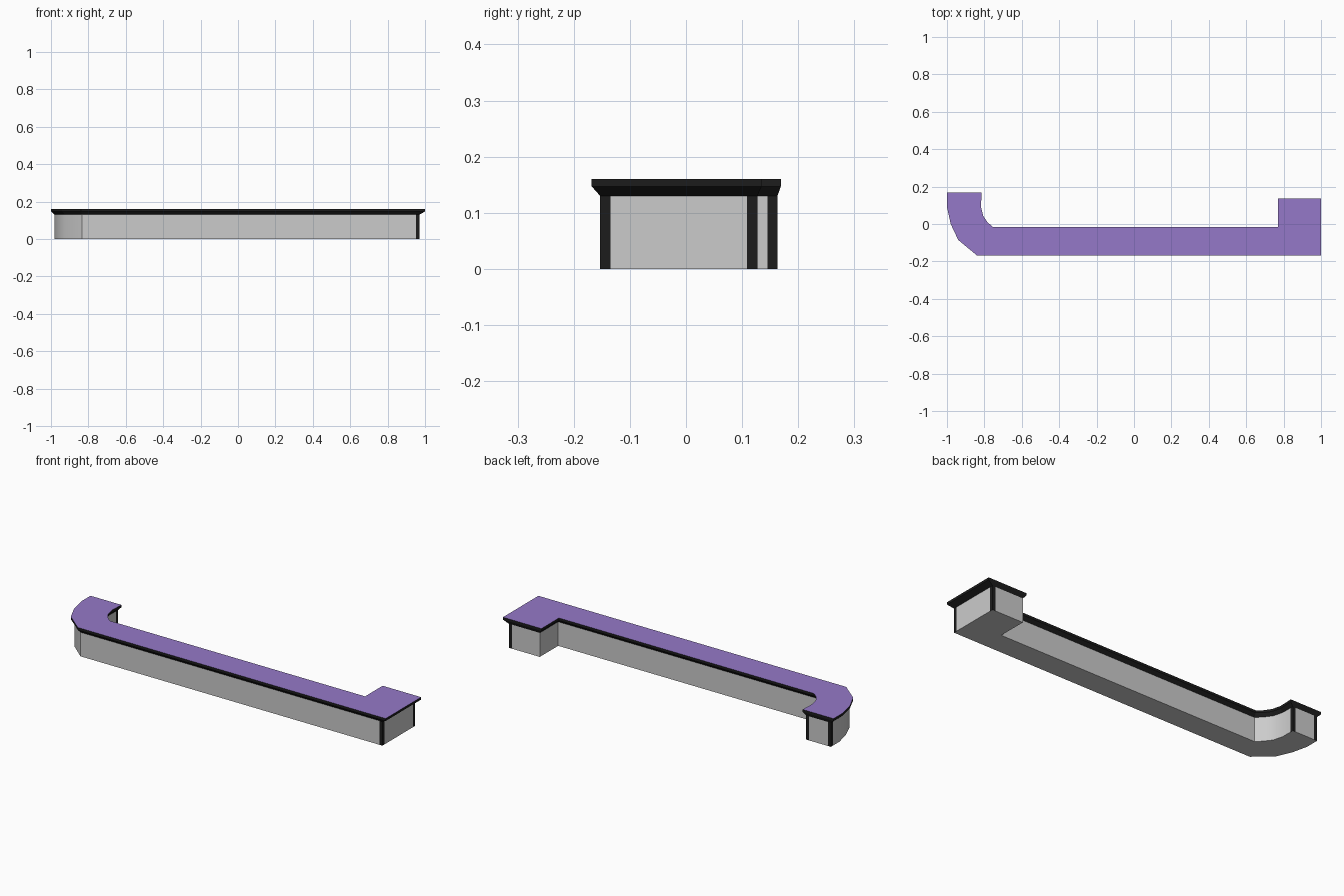
import bpy, bmesh
from mathutils import Vector

if "Cube" in bpy.data.objects:
    bpy.data.objects.remove(bpy.data.objects["Cube"])

POST = 0.018   # width of the dark corner strips


def material(name, rgb):
    m = bpy.data.materials.new(name)
    m.diffuse_color = (*rgb, 1)
    m.use_nodes = True
    m.node_tree.nodes["Principled BSDF"].inputs["Base Color"].default_value = m.diffuse_color
    return m


grey = material("panel_grey", (0.8, 0.8, 0.8))
black = material("trim_black", (0.012, 0.012, 0.012))
purple = material("top_purple", (0.3, 0.19, 0.58))

# Each entry: countertop outline point, matching body point, has a corner post
outline = [
    ((-1.00, 0.169), (-0.98, 0.163), True),
    ((-1.00, 0.09), (-0.98, 0.09), False),
    ((-0.98, 0.00), (-0.96, 0.005), False),
    ((-0.94, -0.085), (-0.925, -0.075), False),
    ((-0.84, -0.168), (-0.835, -0.153), False),
    ((1.00, -0.168), (0.97, -0.153), True),
    ((1.00, 0.135), (0.97, 0.127), True),
    ((0.77, 0.135), (0.785, 0.127), False),
    ((0.77, -0.015), (0.785, -0.03), False),
    ((-0.755, -0.015), (-0.76, -0.03), False),
    ((-0.782, 0.008), (-0.79, 0.0), False),
    ((-0.806, 0.043), (-0.818, 0.038), False),
    ((-0.818, 0.09), (-0.832, 0.09), False),
    ((-0.815, 0.169), (-0.832, 0.163), True),
]
top_pts = [Vector(o[0]) for o in outline]
body_pts = [Vector(o[1]) for o in outline]


def loft(name, rings, mats, cap_bottom=None, cap_top=None, side=lambda a, b: 0):
    """Skin a stack of (points, z) rings, with optional end caps."""
    bm = bmesh.new()
    loops = [[bm.verts.new((p.x, p.y, z)) for p in pts] for pts, z in rings]
    for lo, hi in zip(loops, loops[1:]):
        n = len(lo)
        for i in range(n):
            j = (i + 1) % n
            f = bm.faces.new((lo[i], lo[j], hi[j], hi[i]))
            f.material_index = side(lo[i].co, lo[j].co)
    if cap_bottom is not None:
        bm.faces.new(loops[0][::-1]).material_index = cap_bottom
    if cap_top is not None:
        bm.faces.new(loops[-1]).material_index = cap_top
    mesh = bpy.data.meshes.new(name)
    bm.to_mesh(mesh)
    bm.free()
    for m in mats:
        mesh.materials.append(m)
    ob = bpy.data.objects.new(name, mesh)
    bpy.context.collection.objects.link(ob)
    return ob


# Counter body: split the walls beside marked corners to form the dark posts
walls = []
for i, p in enumerate(body_pts):
    prev, nxt = body_pts[i - 1], body_pts[(i + 1) % len(body_pts)]
    if outline[i][2]:
        walls += [p + (prev - p).normalized() * POST, p,
                  p + (nxt - p).normalized() * POST]
    else:
        walls.append(p)

body = loft("counter_body", [(walls, 0), (walls, 0.13)], [grey, black],
            cap_bottom=0, side=lambda a, b: int((a - b).length < POST * 1.1))

# Countertop: flared dark moulding, upright edge and coloured top face
loft("countertop", [(body_pts, 0.13), (top_pts, 0.147), (top_pts, 0.16)],
     [black, purple], cap_top=1)

# Smooth the curved inner corner only
bpy.context.view_layer.objects.active = body
body.select_set(True)
bpy.ops.object.shade_smooth_by_angle(angle=0.55)
